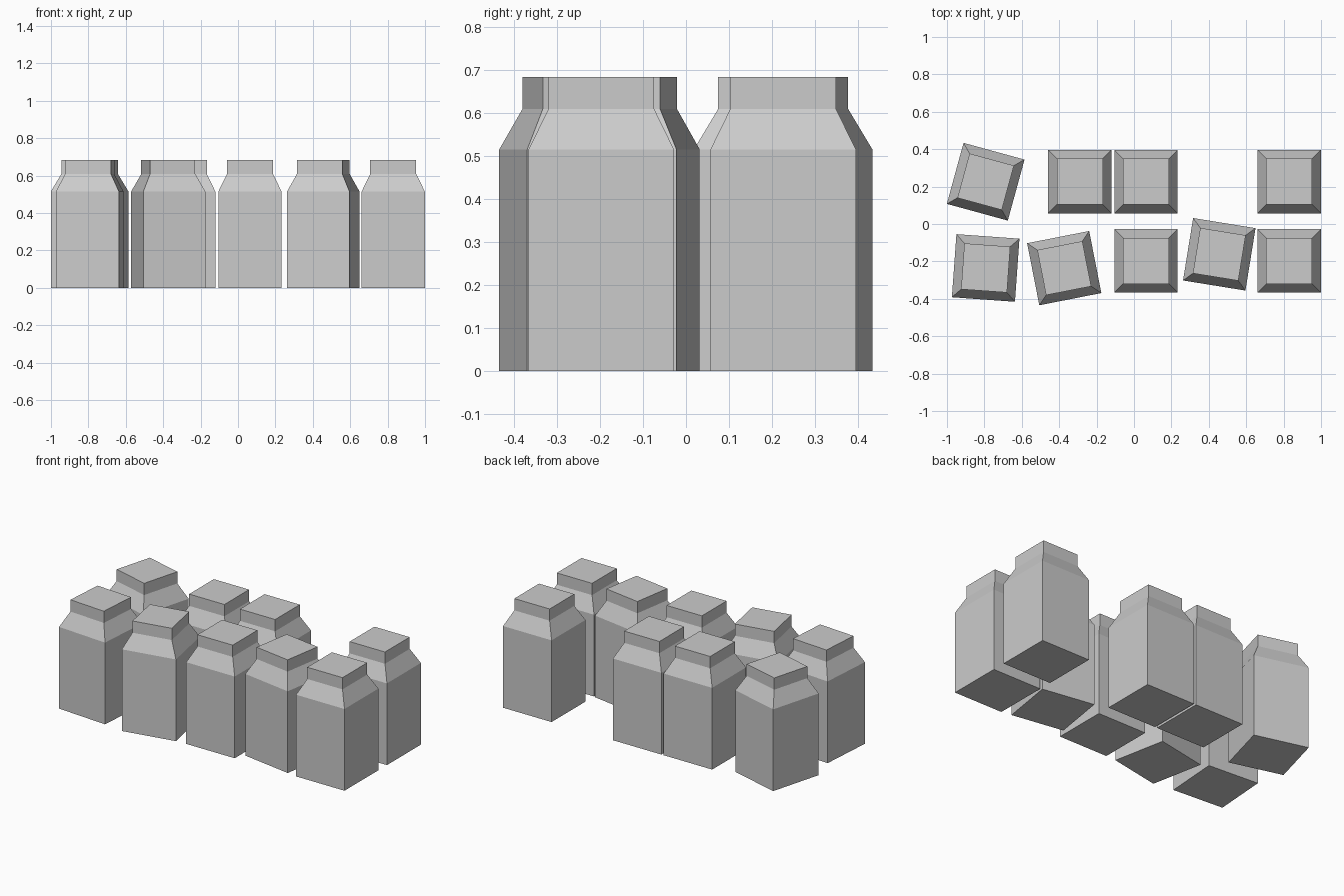
import bpy
import bmesh
from math import radians

cube = bpy.data.objects.get("Cube")
if cube:
    bpy.data.objects.remove(cube, do_unlink=True)

grey = bpy.data.materials.new("light grey")
grey.use_nodes = True
colour = (0.6, 0.6, 0.6, 1)
grey.diffuse_color = colour
grey.node_tree.nodes["Principled BSDF"].inputs["Base Color"].default_value = colour

BODY, NECK = 0.169, 0.123  # half widths
# (half width, height) from the base up to the flat lid
PROFILE = [(BODY, 0), (BODY, 0.515), (NECK, 0.609), (NECK, 0.683)]


def carton_mesh():
    """Square carton: stacked square rings, bridged and capped."""
    bm = bmesh.new()
    corners = [(-1, -1), (1, -1), (1, 1), (-1, 1)]
    rings = [[bm.verts.new((x * w, y * w, z)) for x, y in corners]
             for w, z in PROFILE]
    for low, high in zip(rings, rings[1:]):
        for i in range(4):
            j = (i + 1) % 4
            bm.faces.new((low[i], low[j], high[j], high[i]))
    bm.faces.new(rings[0][::-1])
    bm.faces.new(rings[-1])
    mesh = bpy.data.meshes.new("carton")
    bm.to_mesh(mesh)
    bm.free()
    mesh.materials.append(grey)
    return mesh


# Each carton: x, y, turn in degrees
BACK, FRONT = 0.226, -0.197
cartons = {
    "back_carton_1": (-0.793, BACK, -15.3),
    "back_carton_2": (-0.29, BACK, 0),
    "back_carton_3": (0.064, BACK, 0),
    "back_carton_4": (0.83, BACK, 0),
    "front_carton_1": (-0.793, -0.235, -4.1),
    "front_carton_2": (-0.373, -0.236, 11.1),
    "front_carton_3": (0.064, FRONT, 0),
    "front_carton_4": (0.456, -0.162, -9.2),
    "front_carton_5": (0.83, FRONT, 0),
}
mesh = carton_mesh()
for name, (x, y, turn) in cartons.items():
    ob = bpy.data.objects.new(name, mesh)
    ob.location = (x, y, 0)
    ob.rotation_euler.z = radians(turn)
    bpy.context.collection.objects.link(ob)
